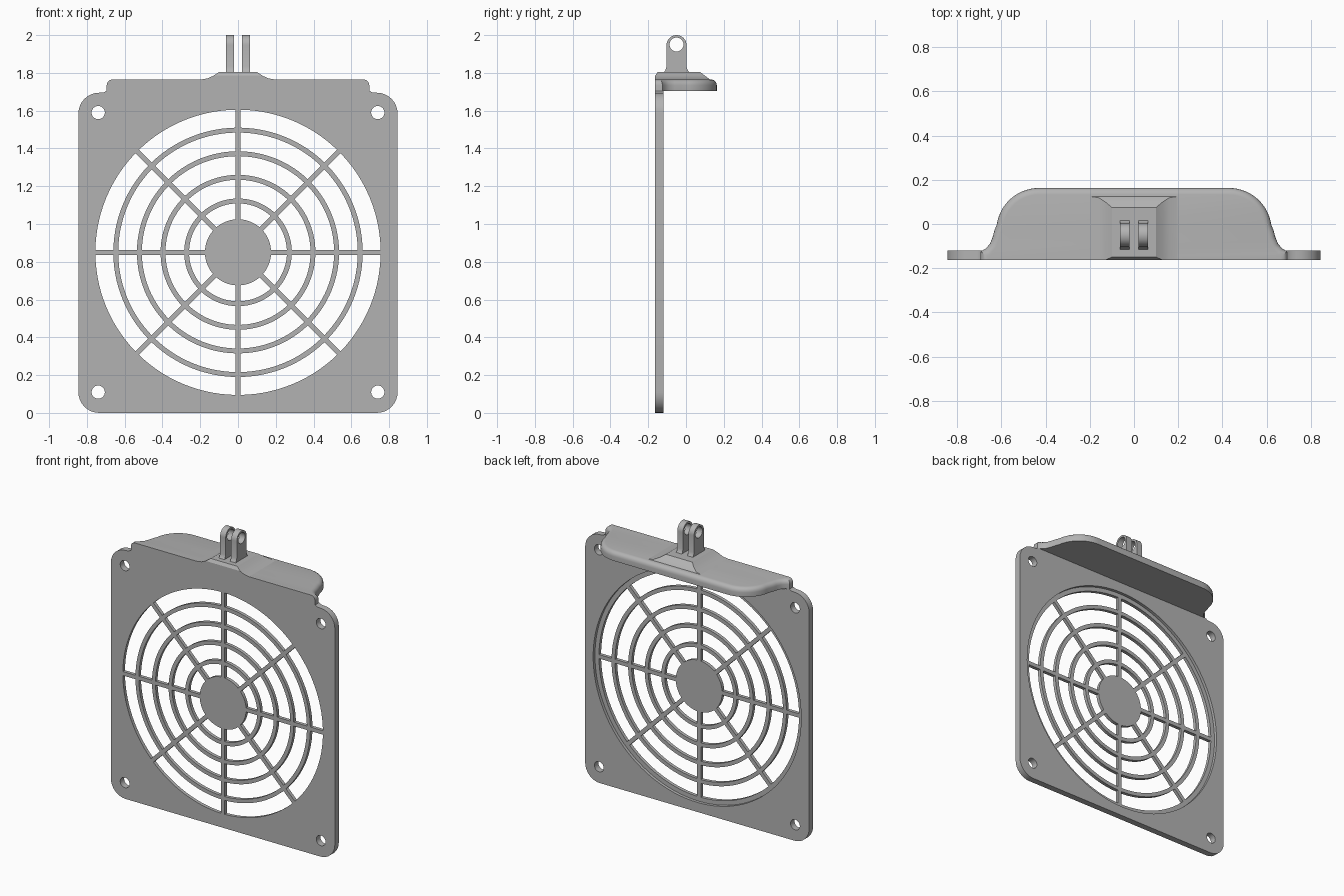
import bpy, bmesh
from math import sin, cos, asin, radians, pi

cube = bpy.data.objects.get("Cube")
if cube:
    bpy.data.objects.remove(cube, do_unlink=True)

grey = bpy.data.materials.new("plain grey")
grey.use_nodes = True
grey.diffuse_color = (0.45, 0.45, 0.45, 1)
grey.node_tree.nodes["Principled BSDF"].inputs["Base Color"].default_value = (0.45, 0.45, 0.45, 1)

FRONT, STEP, BACK = -0.163, -0.14, -0.12   # plate layers in y
MID = 0.85                                 # fan centre height


def arc(cx, cy, r, start, end, n=8):
    return [(cx + r * cos(start + (end - start) * i / n),
             cy + r * sin(start + (end - start) * i / n)) for i in range(n + 1)]


def circle(cx, cy, r, n=32):
    return arc(cx, cy, r, 0, 2 * pi, n)[:-1]


def mirror(half):
    """Close a right-hand outline with its mirror image."""
    return half + [(-x, y) for x, y in reversed(half)]


def finish(obj):
    obj.data.materials.clear()
    obj.data.materials.append(grey)
    bpy.ops.object.select_all(action='DESELECT')
    obj.select_set(True)
    bpy.context.view_layer.objects.active = obj
    bpy.ops.object.shade_smooth_by_angle(angle=radians(30))


def sheet(name, loops, low, high, side=False):
    """Extrude outlines with holes along y, or along x when side is set."""
    curve = bpy.data.curves.new(name, 'CURVE')
    curve.dimensions = '2D'
    curve.fill_mode = 'BOTH'
    curve.extrude = (high - low) / 2
    for loop in loops:
        spline = curve.splines.new('POLY')
        spline.points.add(len(loop) - 1)
        for point, (x, y) in zip(spline.points, loop):
            point.co = (x, y, 0, 1)
        spline.use_cyclic_u = True
    obj = bpy.data.objects.new(name, curve)
    bpy.context.collection.objects.link(obj)
    centre = (low + high) / 2
    obj.location = (centre, 0, 0) if side else (0, centre, 0)
    obj.rotation_euler = (pi / 2, 0, pi / 2 if side else 0)
    bpy.ops.object.select_all(action='DESELECT')
    obj.select_set(True)
    bpy.context.view_layer.objects.active = obj
    bpy.ops.object.convert(target='MESH')
    obj = bpy.context.view_layer.objects.active
    bpy.ops.object.transform_apply(location=True, rotation=True, scale=True)
    bm = bmesh.new()
    bm.from_mesh(obj.data)
    bmesh.ops.remove_doubles(bm, verts=bm.verts, dist=1e-5)
    bmesh.ops.recalc_face_normals(bm, faces=bm.faces)
    bm.to_mesh(obj.data)
    bm.free()
    finish(obj)


def mesh_object(name, bm):
    bmesh.ops.recalc_face_normals(bm, faces=bm.faces)
    mesh = bpy.data.meshes.new(name)
    bm.to_mesh(mesh)
    bm.free()
    obj = bpy.data.objects.new(name, mesh)
    bpy.context.collection.objects.link(obj)
    finish(obj)


# Plate outline with rounded corners and a short neck below the shelf
outline = mirror(arc(0.735, 0.11, 0.11, -pi / 2, 0)
                 + arc(0.735, 1.585, 0.11, 0, pi / 2)
                 + [(0.71, 1.697), (0.698, 1.705)])
screw_holes = [circle(x, z, 0.035) for x in (-0.74, 0.74) for z in (0.11, 1.59)]


# Grille windows: five bands split by eight spokes
def window(inner, outer, turn, half_spoke=0.0135):
    a, b = asin(half_spoke / inner), asin(half_spoke / outer)
    return (arc(0, MID, outer, turn + b, turn + pi / 4 - b, 14)
            + arc(0, MID, inner, turn + pi / 4 - a, turn + a, 14))


rings = [0.285, 0.41, 0.535, 0.66]
bands = zip([0.175] + rings, [r - 0.026 for r in rings] + [0.755])
windows = [window(i, o, k * pi / 4) for i, o in bands for k in range(8)]

sheet("grille_plate", [outline] + screw_holes + windows, FRONT, STEP)
sheet("back_frame", [outline] + screw_holes + [circle(0, MID, 0.785, 112)], STEP, BACK)

# Shelf with flared ends and a rounded upper rim
shelf = mirror([(0.695, FRONT), (0.695, -0.125), (0.672, -0.112), (0.652, -0.09),
                (0.64, -0.06), (0.632, -0.03)]
               + arc(0.43, -0.03, 0.193, radians(8), pi / 2, 14))
bm = bmesh.new()
base = bm.faces.new([bm.verts.new((x, y, 1.705)) for x, y in shelf])
top = bmesh.ops.extrude_face_region(bm, geom=[base], use_keep_orig=True)["geom"]
bmesh.ops.translate(bm, vec=(0, 0, 0.06), verts=[v for v in top if isinstance(v, bmesh.types.BMVert)])
rim = [e for e in bm.edges if all(v.co.z > 1.75 for v in e.verts)
       and any(v.co.y > FRONT + 0.01 for v in e.verts)]
bmesh.ops.recalc_face_normals(bm, faces=bm.faces)
bmesh.ops.bevel(bm, geom=rim, offset=0.03, segments=4, profile=0.5, affect='EDGES')
mesh_object("top_shelf", bm)

# Flared pedestal: half width, front, back and height of each level
levels = [(0.21, FRONT, 0.126, 1.763), (0.16, FRONT, 0.119, 1.771),
          (0.13, FRONT, 0.1, 1.785), (0.1, -0.15, 0.075, 1.805)]
bm = bmesh.new()
loops = [[bm.verts.new(p) for p in ((-w, f, z), (w, f, z), (w, b, z), (-w, b, z))]
         for w, f, b, z in levels]
bm.faces.new(loops[0])
bm.faces.new(loops[-1])
for lower, upper in zip(loops, loops[1:]):
    for i in range(4):
        j = (i + 1) % 4
        bm.faces.new((lower[i], lower[j], upper[j], upper[i]))
mesh_object("mount_pedestal", bm)

# Two pierced mounting prongs with filleted feet
foot = [(0.07, 1.8), (0.06, 1.812), (0.053, 1.832)]
prong = ([(-0.05 + y, z) for y, z in foot] + arc(-0.05, 1.947, 0.053, 0, pi, 20)
         + [(-0.05 - y, z) for y, z in reversed(foot)])
for name, low in (("right_prong", -0.063), ("left_prong", 0.021)):
    sheet(name, [prong, circle(-0.05, 1.95, 0.037)], low, low + 0.042, side=True)
